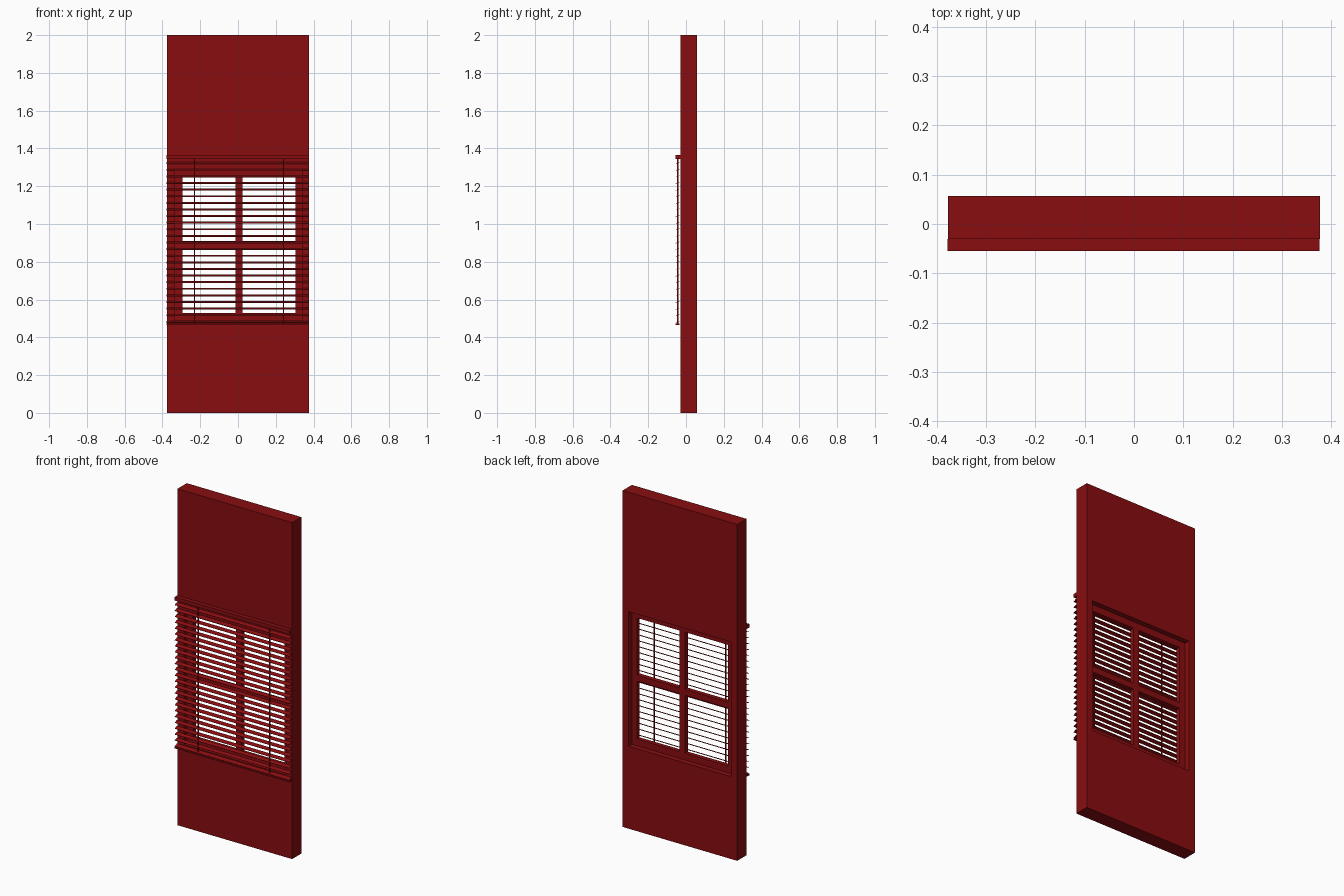
import bpy
import math

cube = bpy.data.objects.get("Cube")
if cube:
    bpy.data.objects.remove(cube, do_unlink=True)

red = bpy.data.materials.new("dark red paint")
red.use_nodes = True
colour = (0.25, 0.004, 0.005, 1)
red.diffuse_color = colour
red.node_tree.nodes["Principled BSDF"].inputs["Base Color"].default_value = colour


def box(name, x, y, z, tilt=0):
    """Box from (min, max) ranges, optionally tilted about the x axis."""
    spans = (x, y, z)
    bpy.ops.mesh.primitive_cube_add(size=1, location=[(a + b) / 2 for a, b in spans])
    ob = bpy.context.object
    ob.name = name
    ob.scale = [b - a for a, b in spans]
    bpy.ops.object.transform_apply(location=False, rotation=False, scale=True)
    ob.rotation_euler.x = tilt
    ob.data.materials.append(red)
    return ob


# Wall panel with a window opening right through it
wall = box("wall", (-0.377, 0.377), (-0.03, 0.057), (0, 2))
cutter = box("window_cutter", (-0.335, 0.338), (-0.2, 0.2), (0.49, 1.29))
cutter.hide_render = True
cutter.hide_set(True)
cut = wall.modifiers.new("window opening", "BOOLEAN")
cut.operation = "DIFFERENCE"
cut.solver = "EXACT"
cut.object = cutter

# Window frame, set midway in the wall
depth = (0.0, 0.026)
box("window_stile_right", (-0.335, -0.295), depth, (0.49, 1.29))
box("window_stile_left", (0.305, 0.338), depth, (0.49, 1.29))
box("window_bottom_rail", (-0.295, 0.305), depth, (0.49, 0.53))
box("window_top_rail", (-0.295, 0.305), depth, (1.25, 1.29))
box("window_middle_rail", (-0.295, 0.305), depth, (0.874, 0.91))
for name, span in (("lower", (0.53, 0.874)), ("upper", (0.91, 1.25))):
    box("window_mullion_" + name, (-0.012, 0.024), depth, span)

# Blind: head rail, tilted slats and bottom rail
width = (-0.378, 0.376)
box("blind_head_rail", width, (-0.055, -0.03), (1.345, 1.366))
box("blind_bottom_rail", width, (-0.055, -0.034), (0.466, 0.474))
for i in range(25):
    z = 1.322 - 0.035 * i
    box(f"blind_slat_{i + 1}", width, (-0.055, -0.033),
        (z - 0.001, z + 0.001), math.radians(22))

# Cords that carry the slats
for side, x in (("right", -0.23), ("left", 0.241)):
    box("blind_cord_" + side, (x - 0.003, x + 0.003), (-0.047, -0.041), (0.47, 1.35))
